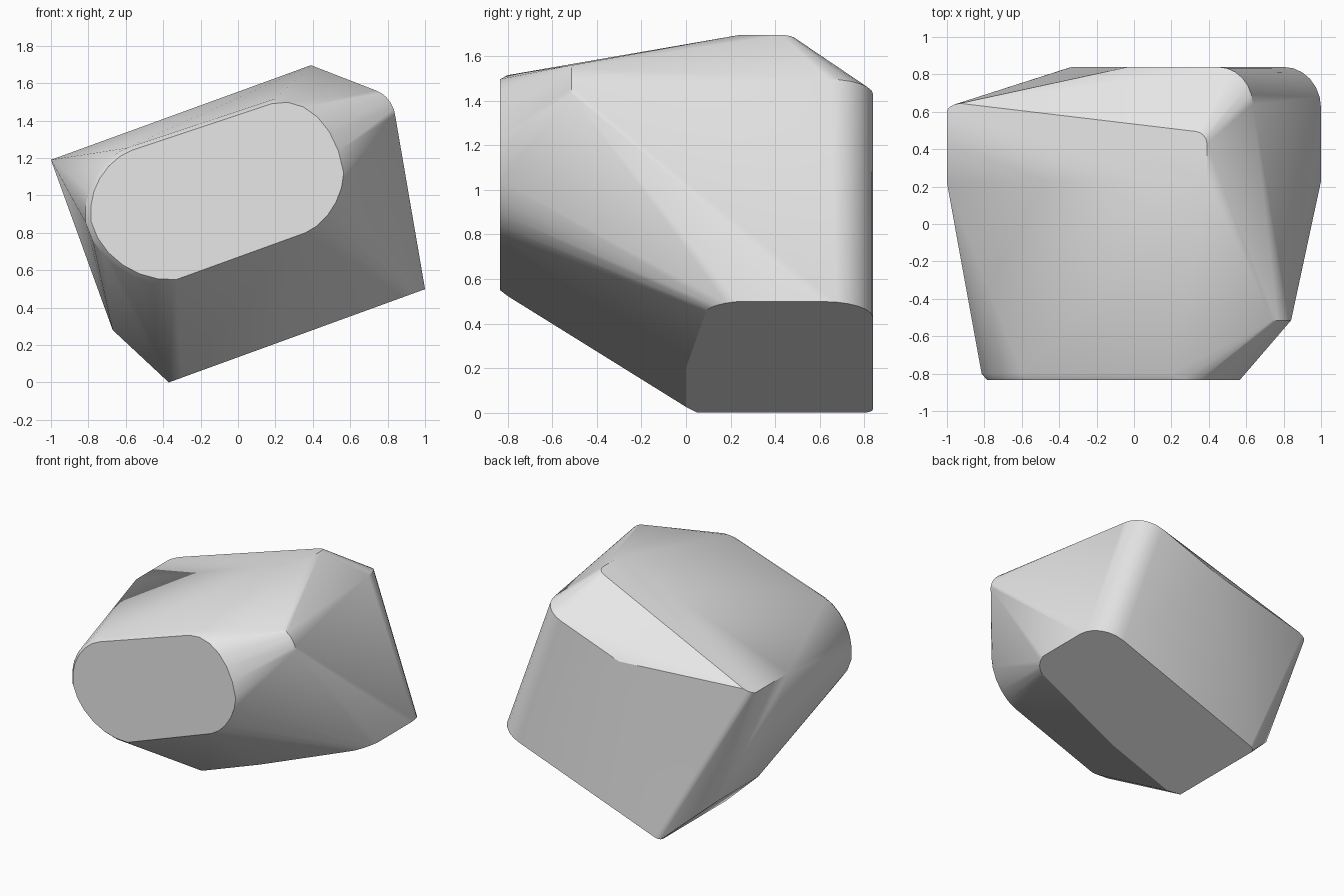
import bpy, bmesh, math

cube = bpy.data.objects.get("Cube")
if cube:
    bpy.data.objects.remove(cube, do_unlink=True)

TILT = math.tan(math.radians(20))


def arc(start, corner, end, steps=6):
    """Quarter-ellipse points from start to end, rounding off the corner."""
    o = [s + e - c for s, c, e in zip(start, corner, end)]
    pts = []
    for i in range(steps + 1):
        t = math.pi / 2 * i / steps
        pts.append(tuple(oo + (s - oo) * math.cos(t) + (e - oo) * math.sin(t)
                         for oo, s, e in zip(o, start, end)))
    return pts


def tilted(outline, x0, z0):
    """Lift an x-y outline onto the tilted plane through (x0, z0)."""
    return [(x, y, z0 + (x - x0) * TILT) for x, y in outline]


points = []

# Tilted bottom facet
bottom = arc((1, .62), (1, .84), (.8, .84))
bottom += arc((1, .23), (.97, .1), (.88, .09), 4)
bottom += arc((-.33, .84), (-.37, .84), (-.37, .8), 3)
bottom += [(.18, 0), (-.3, 0), (-.37, .05)]
points += tilted(bottom, -.37, 0)

# Tilted top facet
top = arc((.33, .495), (.39, .49), (.39, .43), 4)
top += [(.39, .24), (-1, .22)]
top += arc((-1, .6), (-1, .64), (-.93, .645), 4)
points += tilted(top, -1, 1.19)

# Upper edge of the back facet with its rounded corner
shoulder = arc((.635, .64), (.63, .84), (.45, .84)) + [(-.03, .84)]
points += tilted(shoulder, .45, 1.43)

# Rounded upper corner on the +x side
points += [(x, -.515, z) for x, z in arc((.74, 1.56), (.83, 1.53), (.84, 1.43), 5)]

# Lower edge on the -x side
points += [(-.67, .1, .28), (-.67, .6, .28)]

# Rounded front facet and the narrow chamfer behind it
front = arc((-.785, .95), (-.77, 1.17), (-.57, 1.24), 5)
front += arc((.18, 1.49), (.5, 1.58), (.565, 1.12))
front += arc((.565, 1.12), (.56, .88), (.36, .8), 5)
front += arc((-.33, .55), (-.7, .52), (-.785, .86))
for x, z in front:
    points.append((x, -.835, z))
    if x < .25:
        dx, dz = x + .11, z - 1.02
        k = 1 + .03 / math.hypot(dx, dz)
        points.append((-.11 + dx * k, -.8, 1.02 + dz * k))

# Wrap the facets into one solid
bm = bmesh.new()
for p in points:
    bm.verts.new(p)
hull = bmesh.ops.convex_hull(bm, input=bm.verts)
loose = [v for v in bm.verts if not v.link_faces]
bmesh.ops.delete(bm, geom=loose, context='VERTS')
bmesh.ops.dissolve_limit(bm, angle_limit=math.radians(1),
                         verts=bm.verts, edges=bm.edges)
bmesh.ops.recalc_face_normals(bm, faces=bm.faces)
mesh = bpy.data.meshes.new("faceted_rock")
bm.to_mesh(mesh)
bm.free()
rock = bpy.data.objects.new("faceted_rock", mesh)
bpy.context.collection.objects.link(rock)

# Plain grey stone
grey = bpy.data.materials.new("light_grey")
grey.use_nodes = True
colour = (.8, .8, .8, 1)
grey.diffuse_color = colour
grey.node_tree.nodes["Principled BSDF"].inputs["Base Color"].default_value = colour
mesh.materials.append(grey)

bpy.ops.object.select_all(action='DESELECT')
rock.select_set(True)
bpy.context.view_layer.objects.active = rock
bpy.ops.object.shade_smooth_by_angle(angle=math.radians(25))
